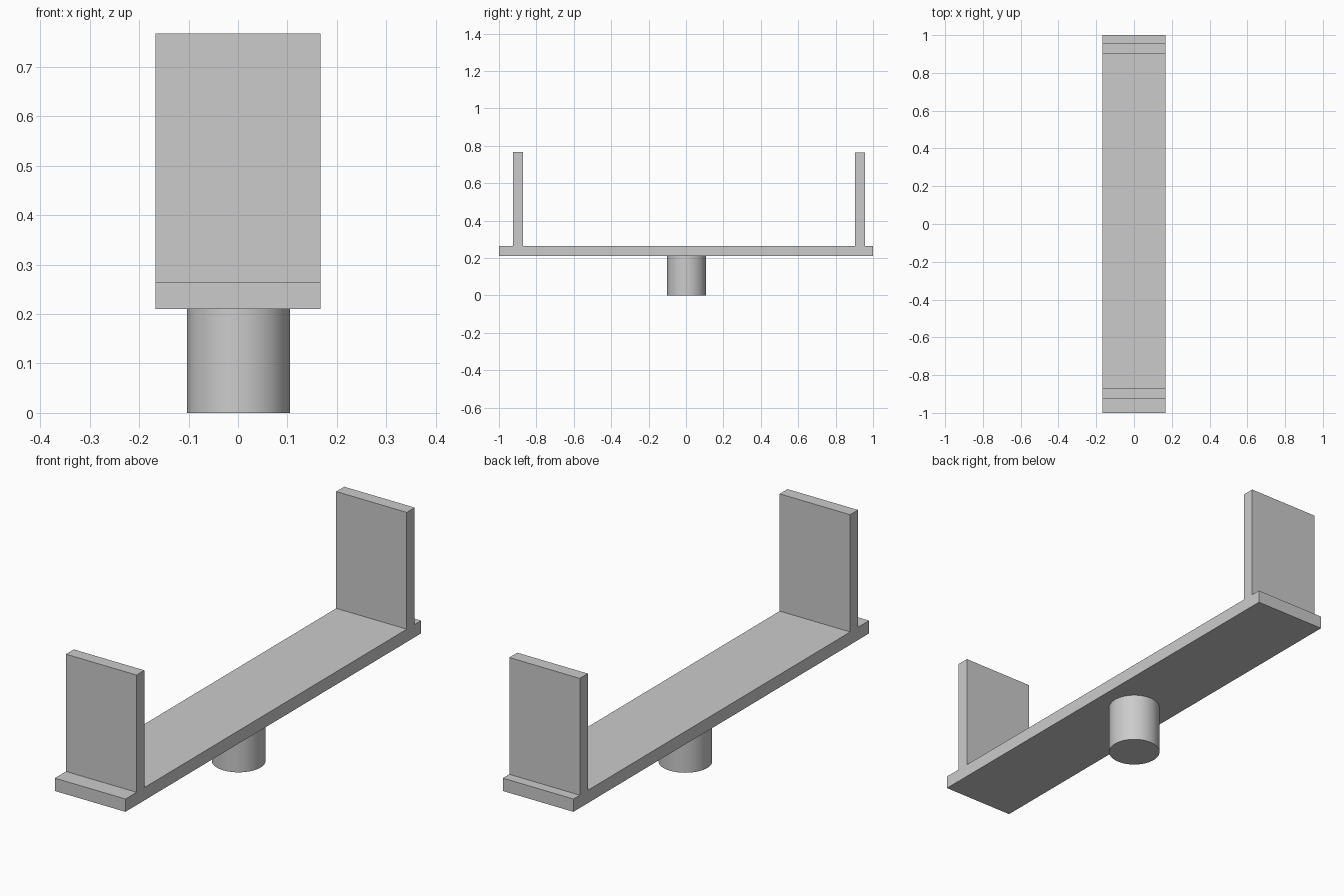
import bpy

cube = bpy.data.objects.get("Cube")
if cube:
    bpy.data.objects.remove(cube, do_unlink=True)

# Single grey finish
grey = bpy.data.materials.new("plain_grey")
grey.use_nodes = True
colour = (0.6, 0.6, 0.6, 1.0)
grey.diffuse_color = colour
grey.node_tree.nodes["Principled BSDF"].inputs["Base Color"].default_value = colour

WIDTH = 0.334
BAR_BOTTOM, BAR_TOP = 0.21, 0.265


def box(name, y0, y1, z0, z1):
    """Full-width slab spanning the given depth and height."""
    bpy.ops.mesh.primitive_cube_add(size=1, location=(0, (y0 + y1) / 2, (z0 + z1) / 2))
    ob = bpy.context.object
    ob.name = name
    ob.scale = (WIDTH, y1 - y0, z1 - z0)
    bpy.ops.object.transform_apply(location=False, rotation=False, scale=True)
    ob.data.materials.append(grey)
    return ob


# Long base bar and its two upright end plates
box("base_bar", -1, 1, BAR_BOTTOM, BAR_TOP)
box("front_plate", -0.925, -0.872, BAR_TOP, 0.767)
box("rear_plate", 0.903, 0.957, BAR_TOP, 0.765)

# Round mounting peg below the bar
bpy.ops.mesh.primitive_cylinder_add(vertices=64, radius=0.104, depth=BAR_BOTTOM,
                                    location=(0.001, 0.003, BAR_BOTTOM / 2))
peg = bpy.context.object
peg.name = "mounting_peg"
peg.data.materials.append(grey)
bpy.ops.object.shade_smooth_by_angle()
